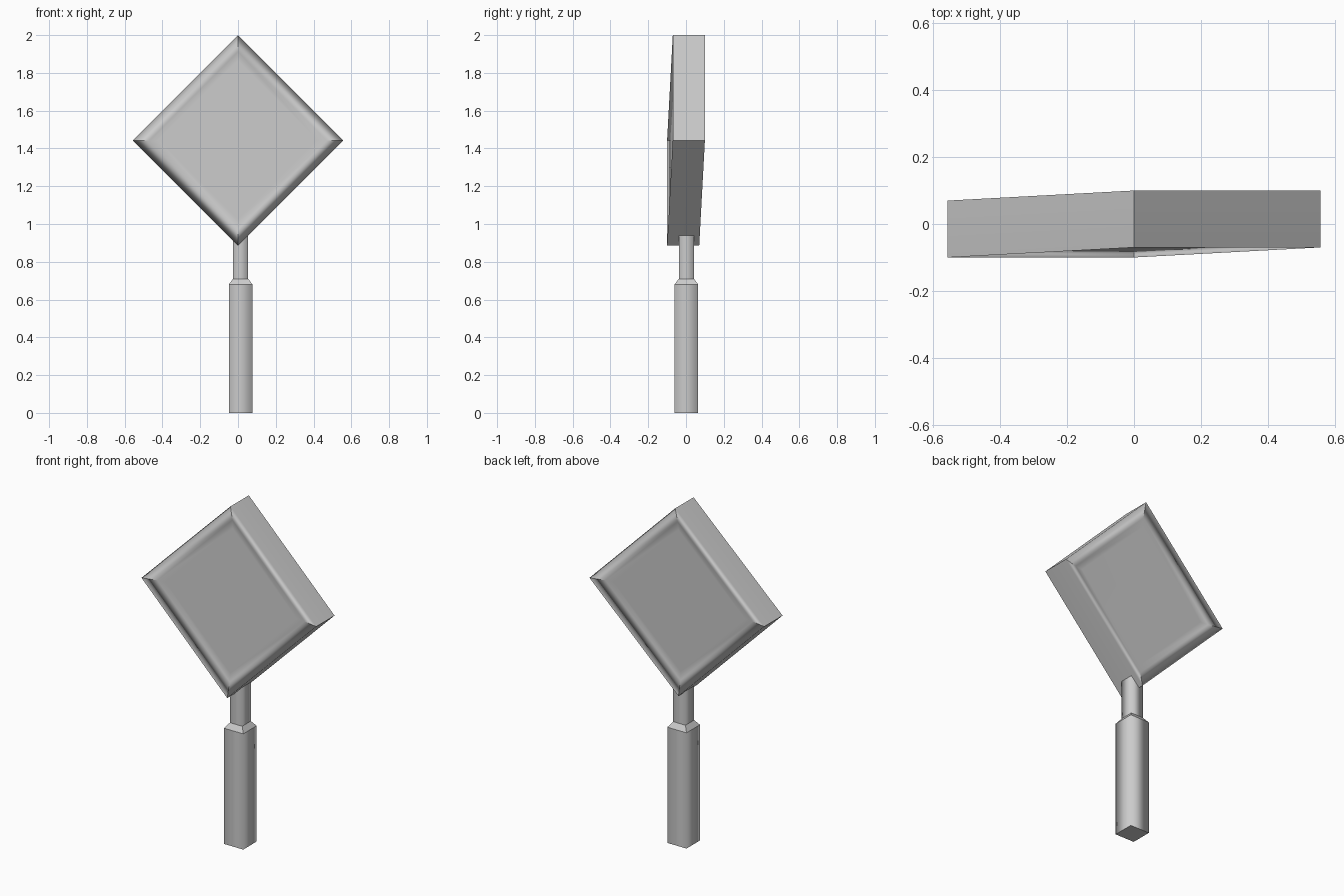
import bpy
import bmesh

cube = bpy.data.objects.get("Cube")
if cube:
    bpy.data.objects.remove(cube, do_unlink=True)

grey = bpy.data.materials.new("plain_grey")
grey.use_nodes = True
grey.diffuse_color = (0.6, 0.6, 0.6, 1)
bsdf = next(n for n in grey.node_tree.nodes if n.type == 'BSDF_PRINCIPLED')
bsdf.inputs["Base Color"].default_value = (0.6, 0.6, 0.6, 1)

DIRECTIONS = [(1, 0), (0, 1), (-1, 0), (0, -1)]


def loft(name, rings, sharp_ring=(), sharp_side=()):
    """Skin four-cornered rings, cap both ends and mark the chosen edges sharp."""
    bm = bmesh.new()
    loops = [[bm.verts.new(p) for p in ring] for ring in rings]
    for a, b in zip(loops, loops[1:]):
        for i in range(4):
            j = (i + 1) % 4
            bm.faces.new((a[i], a[j], b[j], b[i]))
    bm.faces.new(loops[0][::-1])
    bm.faces.new(loops[-1])
    bmesh.ops.recalc_face_normals(bm, faces=bm.faces[:])
    for face in bm.faces:
        face.smooth = True
    for k in sharp_ring:
        for i in range(4):
            bm.edges.get((loops[k][i], loops[k][(i + 1) % 4])).smooth = False
    for k in sharp_side:
        for i in range(4):
            bm.edges.get((loops[k][i], loops[k + 1][i])).smooth = False
    mesh = bpy.data.meshes.new(name)
    bm.to_mesh(mesh)
    bm.free()
    mesh.materials.append(grey)
    obj = bpy.data.objects.new(name, mesh)
    bpy.context.collection.objects.link(obj)
    return obj


# Diamond head: slightly tilted slab with a shallow dished panel on both faces
def diamond(radius, depth):
    return [(dx * radius, depth + 0.027 * radius * (dx + dz), 1.4425 + dz * radius)
            for dx, dz in DIRECTIONS]


profile = [(0.42, -0.06), (0.47, -0.065), (0.5575, -0.085)]
profile += [(r, -d) for r, d in reversed(profile)]
head = loft("diamond_head", [diamond(r, d) for r, d in profile], sharp_side=(1, 2, 3))
weighted = head.modifiers.new("soft_rim", 'WEIGHTED_NORMAL')
weighted.weight = 80
weighted.keep_sharp = True


# Handle: square grip, short taper and thinner neck running into the head
def square(half, z):
    return [(0.014 + half * sx, 0.002 + half * sy, z)
            for sx, sy in ((1, 1), (-1, 1), (-1, -1), (1, -1))]


loft("handle", [square(0.0625, 0), square(0.0625, 0.68), square(0.04, 0.71), square(0.04, 1.0)],
     sharp_ring=(0, 1, 2, 3), sharp_side=(1,))
